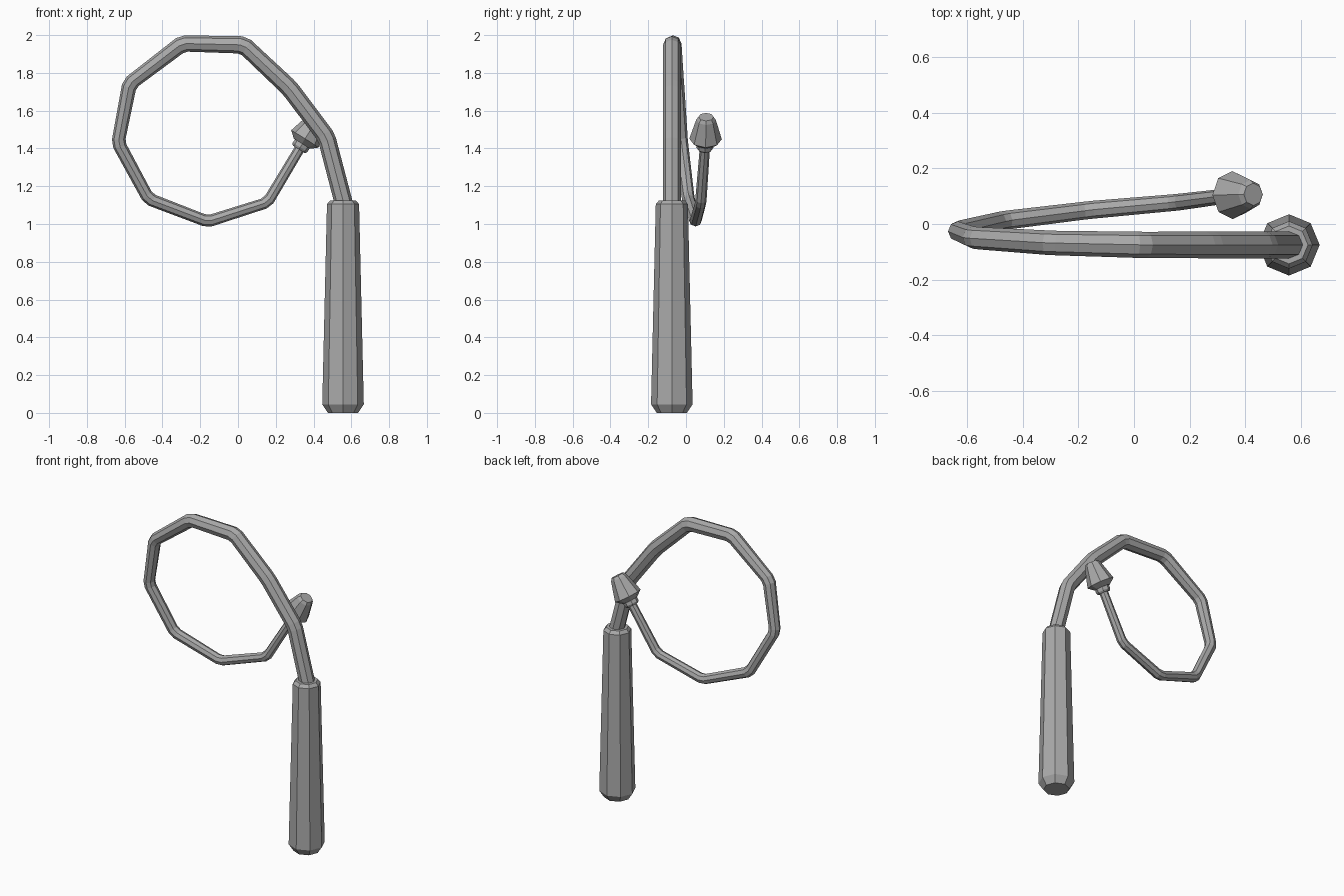
import bpy, bmesh, math
from mathutils import Vector

if "Cube" in bpy.data.objects:
    bpy.data.objects.remove(bpy.data.objects["Cube"])

grey = bpy.data.materials.new("plain grey")
grey.diffuse_color = (0.4, 0.4, 0.4, 1)
grey.use_nodes = True
grey.node_tree.nodes["Principled BSDF"].inputs["Base Color"].default_value = grey.diffuse_color


def loft(name, rings, sides=8, spin=0.0):
    """Skin flat-faced rings given as (centre, axis, radius)."""
    bm = bmesh.new()
    loops = []
    for centre, axis, radius in rings:
        axis = axis.normalized()
        u = (Vector((0, 1, 0)) - axis * axis.y).normalized()
        v = axis.cross(u)
        loops.append([bm.verts.new(centre + radius * (u * math.cos(a) + v * math.sin(a)))
                      for a in (math.tau * i / sides + spin for i in range(sides))])
    for a, b in zip(loops, loops[1:]):
        for i in range(sides):
            j = (i + 1) % sides
            bm.faces.new((a[i], a[j], b[j], b[i]))
    bm.faces.new(loops[0][::-1])
    bm.faces.new(loops[-1])
    bmesh.ops.recalc_face_normals(bm, faces=bm.faces)
    mesh = bpy.data.meshes.new(name)
    bm.to_mesh(mesh)
    bm.free()
    mesh.materials.append(grey)
    obj = bpy.data.objects.new(name, mesh)
    bpy.context.collection.objects.link(obj)
    return obj


def turned(name, base, axis, profile):
    """Turned part from (distance along axis, radius) pairs."""
    axis = axis.normalized()
    return loft(name, [(base + axis * d, axis, r) for d, r in profile])


# Tapered octagonal handle with chamfered ends
turned("handle", Vector((0.556, -0.075, 0)), Vector((0, 0, 1)),
       [(0, 0.08), (0.045, 0.11), (1.105, 0.085), (1.125, 0.068)])

# Looping tapered rod: x, y, z, radius
path = [(0.565, -0.075, 1.09, 0.048), (0.468, -0.075, 1.46, 0.048),
        (0.272, -0.075, 1.72, 0.048), (0.03, -0.075, 1.948, 0.047),
        (-0.294, -0.068, 1.956, 0.044), (-0.574, -0.05, 1.743, 0.040),
        (-0.635, -0.025, 1.43, 0.036), (-0.474, 0.012, 1.133, 0.034),
        (-0.161, 0.05, 1.013, 0.032), (0.156, 0.078, 1.114, 0.030),
        (0.33, 0.1, 1.405, 0.027)]
pts = [Vector(p[:3]) for p in path]
rings = [(pts[0], pts[1] - pts[0], path[0][3])]
for i in range(1, len(pts) - 1):
    d0 = (pts[i] - pts[i - 1]).normalized()
    d1 = (pts[i + 1] - pts[i]).normalized()
    # two close rings soften each bend
    rings.append((pts[i] - d0 * 0.02, d0 * 2 + d1, path[i][3]))
    rings.append((pts[i] + d1 * 0.02, d0 + d1 * 2, path[i][3]))
rings.append((pts[-1], pts[-1] - pts[-2], path[-1][3]))
loft("looped_rod", rings)

# Collar and tapered knob on the free end
tip_axis = Vector((0.535, 0.02, 0.845))
turned("collar", Vector((0.322, 0.1, 1.395)), tip_axis,
       [(0, 0.038), (0.012, 0.046), (0.03, 0.046), (0.045, 0.04)])
turned("knob", Vector((0.338, 0.103, 1.425)), tip_axis,
       [(0, 0.05), (0.03, 0.086), (0.15, 0.052), (0.168, 0.04)])
